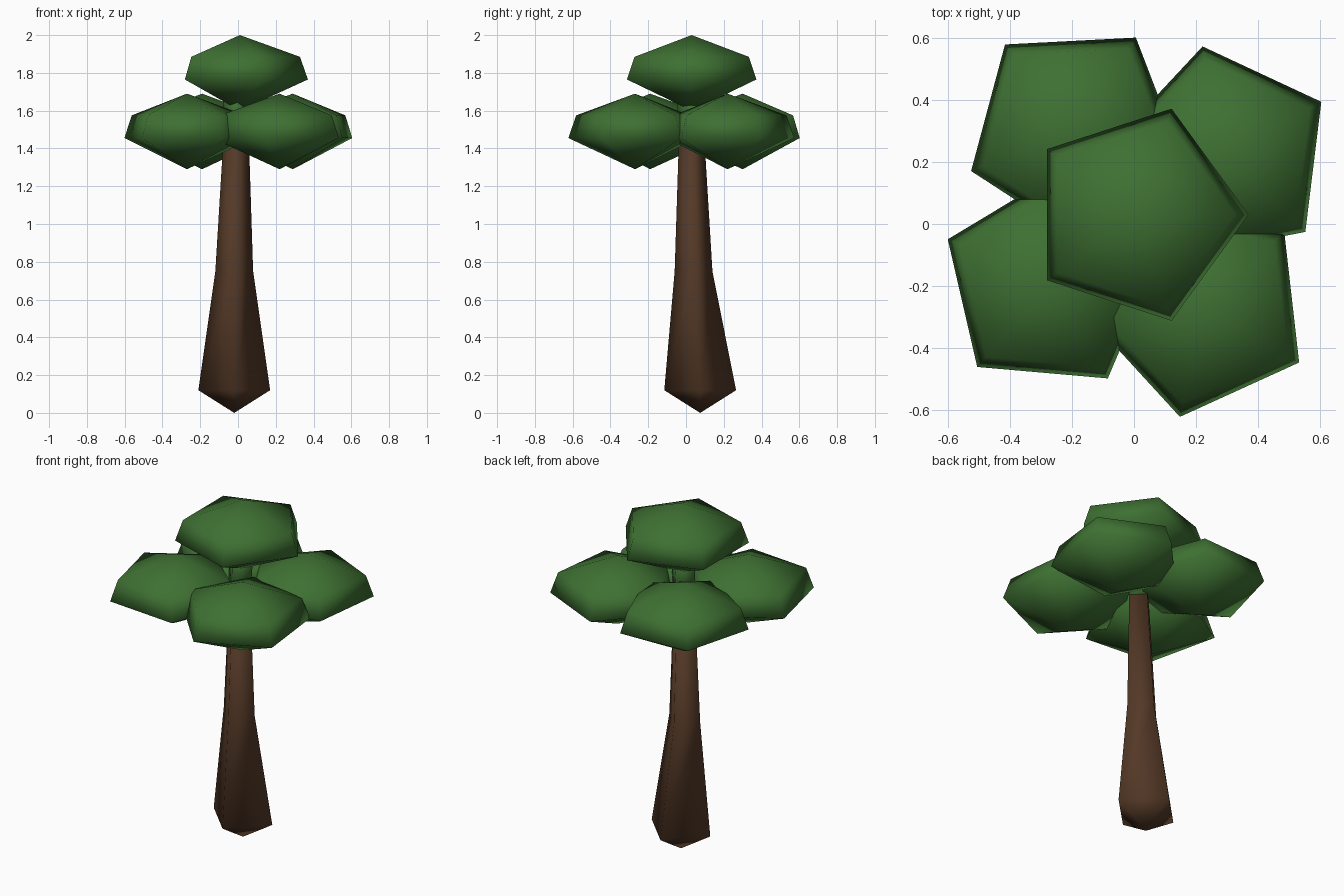
import bpy, bmesh, math

if "Cube" in bpy.data.objects:
    bpy.data.objects.remove(bpy.data.objects["Cube"])


def material(name, color):
    m = bpy.data.materials.new(name)
    m.diffuse_color = (*color, 1)
    m.use_nodes = True
    m.node_tree.nodes["Principled BSDF"].inputs["Base Color"].default_value = m.diffuse_color
    return m


leaf_green = material("leaf green", (0.048, 0.162, 0.032))
bark_brown = material("bark brown", (0.089, 0.041, 0.02))


def loft(name, rings, sides, turn, mat):
    """Skin a stack of (x, y, z, radius) rings; radius 0 makes a point."""
    bm = bmesh.new()
    loops = []
    for x, y, z, r in rings:
        n = sides if r else 1
        loops.append([bm.verts.new((x + r * math.cos(math.radians(turn) + math.tau * i / sides),
                                    y + r * math.sin(math.radians(turn) + math.tau * i / sides), z))
                      for i in range(n)])
    for a, b in zip(loops, loops[1:]):
        for i in range(sides):
            j = (i + 1) % sides
            quad = [a[i % len(a)], a[j % len(a)], b[j % len(b)], b[i % len(b)]]
            bm.faces.new(list(dict.fromkeys(quad)))
    for end in (loops[0], loops[-1]):
        if len(end) > 1:
            bm.faces.new(end)
    bmesh.ops.recalc_face_normals(bm, faces=bm.faces)
    for f in bm.faces:
        f.smooth = len(f.verts) < 5
    mesh = bpy.data.meshes.new(name)
    bm.to_mesh(mesh)
    bm.free()
    mesh.materials.append(mat)
    ob = bpy.data.objects.new(name, mesh)
    bpy.context.collection.objects.link(ob)
    return ob


# Four-sided tapering trunk with a pointed root
loft("trunk", [(-0.02, 0.075, 0, 0), (-0.02, 0.075, 0.12, 0.19),
               (-0.02, 0.04, 0.75, 0.10), (-0.01, 0.03, 1.44, 0.068)], 4, 0, bark_brown)

# Green stem joining the trunk to the crown
loft("crown_stem", [(-0.01, 0.03, 1.44, 0.068), (0.0, 0.03, 1.72, 0.08)], 4, 0, leaf_green)

# Five-sided leaf clumps: name, centre x, y, top z, turn in degrees
clumps = [("top_leaf_clump", 0.01, 0.03, 2.0, 0),
          ("back_left_leaf_clump", -0.19, 0.30, 1.69, 57),
          ("back_right_leaf_clump", 0.29, 0.22, 1.69, 29),
          ("front_right_leaf_clump", 0.22, -0.27, 1.69, 42.5),
          ("front_left_leaf_clump", -0.27, -0.19, 1.69, 13)]
for name, x, y, top, turn in clumps:
    loft(name, [(x, y, top - 0.4, 0), (x, y, top - 0.235, 0.36),
                (x, y, top - 0.115, 0.318), (x, y, top, 0)], 5, turn, leaf_green)
